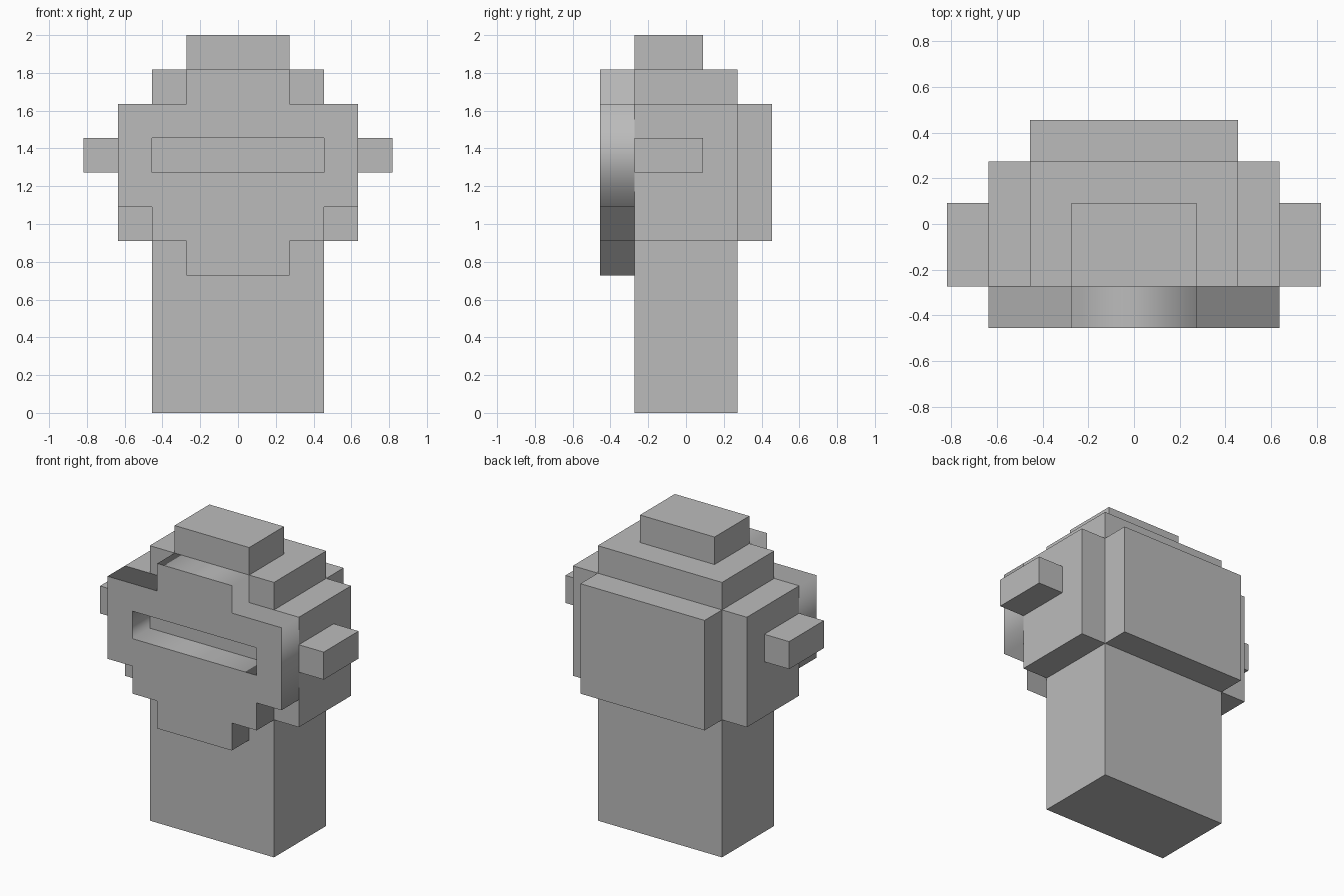
import bpy
import bmesh
from math import pi
from mathutils import Vector

if "Cube" in bpy.data.objects:
    bpy.data.objects.remove(bpy.data.objects["Cube"], do_unlink=True)

U = 2 / 11  # block size: the model is eleven blocks tall

grey = bpy.data.materials.new("plain grey")
grey.use_nodes = True
COLOUR = (0.5, 0.5, 0.5, 1)
grey.diffuse_color = COLOUR
grey.node_tree.nodes["Principled BSDF"].inputs["Base Color"].default_value = COLOUR


def block(name, x, y, z):
    """Box spanning the (low, high) ranges, given in blocks."""
    low, high = (Vector(corner) * U for corner in zip(x, y, z))
    bm = bmesh.new()
    bmesh.ops.create_cube(bm, size=1)
    bmesh.ops.scale(bm, vec=high - low, verts=bm.verts)
    bmesh.ops.translate(bm, vec=(low + high) / 2, verts=bm.verts)
    mesh = bpy.data.meshes.new(name)
    bm.to_mesh(mesh)
    bm.free()
    mesh.materials.append(grey)
    obj = bpy.data.objects.new(name, mesh)
    bpy.context.collection.objects.link(obj)
    return obj


def plate(name, outlines, front, back):
    """Upright plate from outlines in x and z; inner outlines become holes."""
    curve = bpy.data.curves.new(name, "CURVE")
    curve.dimensions = "2D"
    curve.fill_mode = "BOTH"
    curve.extrude = (back - front) / 2 * U
    for outline in outlines:
        spline = curve.splines.new("POLY")
        spline.points.add(len(outline) - 1)
        for point, (x, z) in zip(spline.points, outline):
            point.co = (x * U, z * U, 0, 1)
        spline.use_cyclic_u = True
    curve.materials.append(grey)
    obj = bpy.data.objects.new(name, curve)
    bpy.context.collection.objects.link(obj)
    obj.rotation_euler.x = pi / 2
    obj.location.y = (front + back) / 2 * U
    bpy.ops.object.select_all(action="DESELECT")
    obj.select_set(True)
    bpy.context.view_layer.objects.active = obj
    bpy.ops.object.convert(target="MESH")
    return bpy.context.object


# Neck and head
block("neck", (-2.5, 2.5), (-1.5, 1.5), (0, 5))
block("head", (-3.5, 3.5), (-1.5, 1.5), (5, 9))
block("head_back", (-2.5, 2.5), (1.5, 2.5), (5, 9))
block("crown", (-2.5, 2.5), (-1.5, 1.5), (9, 10))
block("crest", (-1.5, 1.5), (-1.5, 0.5), (10, 11))

# Stepped face plate with a visor slot
right_half = [(1.5, 4), (1.5, 5), (2.5, 5), (2.5, 6),
              (3.5, 6), (3.5, 9), (1.5, 9), (1.5, 10)]
face = right_half + [(-x, z) for x, z in reversed(right_half)]
slot = [(-2.5, 7), (2.5, 7), (2.5, 8), (-2.5, 8)]
plate("face_plate", [face, slot], -2.5, -1.5)

# Ears
block("left_ear", (3.5, 4.5), (-1.5, 0.5), (7, 8))
block("right_ear", (-4.5, -3.5), (-1.5, 0.5), (7, 8))
